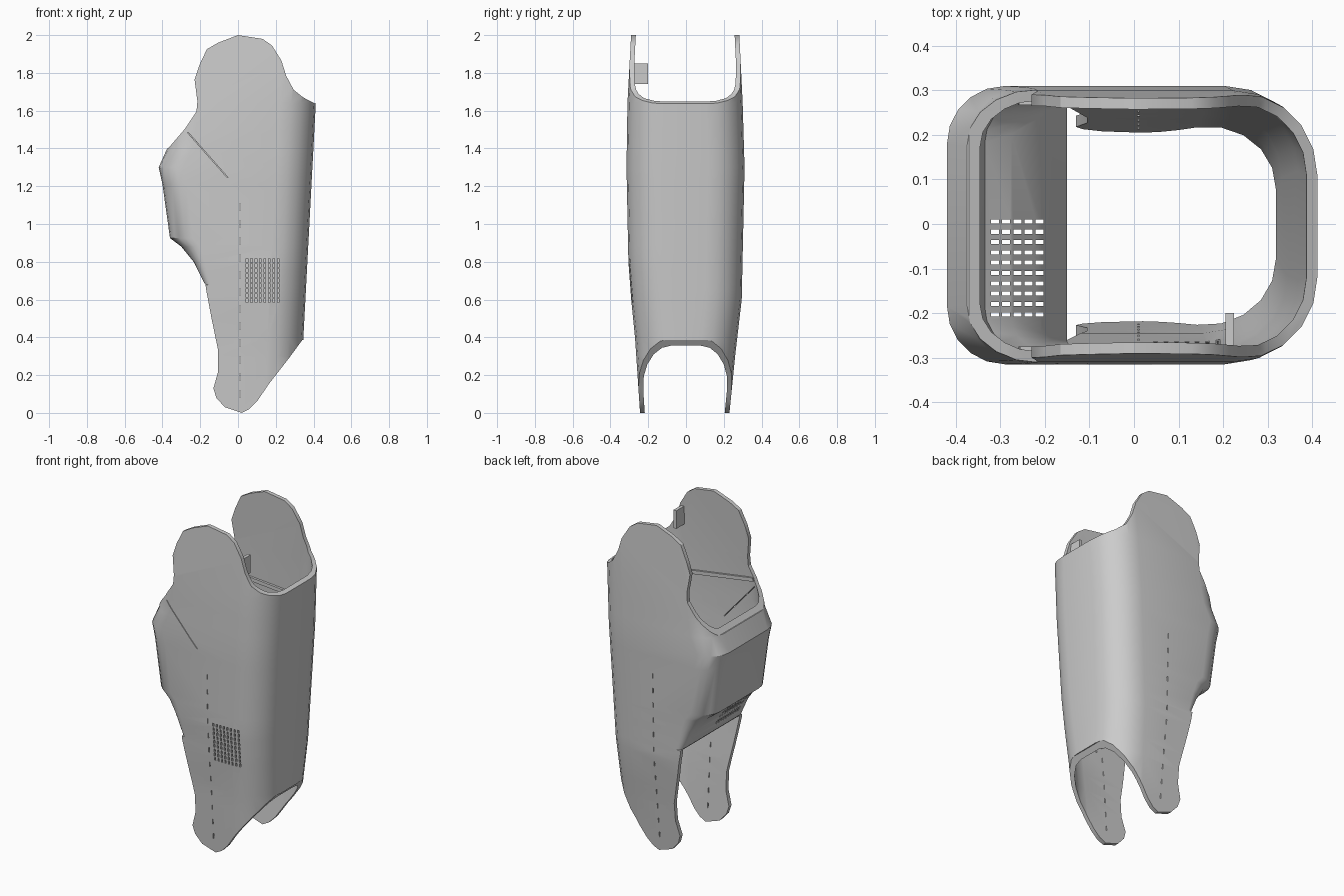
import bpy
import bmesh
import math
from mathutils import Matrix, Vector

cube = bpy.data.objects.get("Cube")
if cube:
    bpy.data.objects.remove(cube, do_unlink=True)

grey = bpy.data.materials.new("plain grey")
grey.use_nodes = True
grey.diffuse_color = (0.6, 0.6, 0.6, 1)
grey.node_tree.nodes["Principled BSDF"].inputs["Base Color"].default_value = (0.6, 0.6, 0.6, 1)

WALL = 0.025


def finish(bm, name):
    bmesh.ops.recalc_face_normals(bm, faces=bm.faces)
    mesh = bpy.data.meshes.new(name)
    bm.to_mesh(mesh)
    bm.free()
    obj = bpy.data.objects.new(name, mesh)
    bpy.context.collection.objects.link(obj)
    mesh.materials.append(grey)
    return obj


def add_box(bm, centre, size, turn=0.0):
    matrix = (Matrix.Translation(centre) @ Matrix.Rotation(turn, 4, 'Y')
              @ Matrix.Diagonal((*size, 1)))
    bmesh.ops.create_cube(bm, size=1, matrix=matrix)


def apply_boolean(obj, cutter, operation):
    mod = obj.modifiers.new("cut", 'BOOLEAN')
    mod.operation = operation
    mod.solver = 'EXACT'
    mod.object = cutter
    cutter.hide_render = True
    bpy.ops.object.select_all(action='DESELECT')
    bpy.context.view_layer.objects.active = obj
    obj.select_set(True)
    bpy.ops.object.modifier_apply(modifier=mod.name)
    bpy.data.objects.remove(cutter, do_unlink=True)


def lerp_table(table, z):
    for (z0, a), (z1, b) in zip(table, table[1:]):
        if z <= z1:
            return a + (b - a) * (z - z0) / (z1 - z0)
    return table[-1][1]


# Side limits of the shell by height
left_side = [(-0.05, -0.4), (0.66, -0.4), (0.68, -0.175), (0.75, -0.21), (0.8, -0.235),
             (0.88, -0.3), (0.925, -0.36), (1.21, -0.4), (1.3, -0.42), (1.4, -0.375),
             (1.5, -0.36), (2.05, -0.34)]
front_side = [(-0.05, -0.24), (0.4, -0.27), (0.6, -0.29), (0.8, -0.305), (1.3, -0.315),
              (1.64, -0.31), (2.05, -0.288)]
back_side = [(-0.05, 0.225), (0.3, 0.26), (0.6, 0.295), (1.3, 0.31), (1.64, 0.3), (2.05, 0.28)]
left_radius = [(-0.05, 0.1), (0.66, 0.1), (0.68, 0.03), (0.8, 0.06), (0.925, 0.12), (2.05, 0.15)]


def section(z, inset):
    """Rounded rectangle at one height."""
    x0 = lerp_table(left_side, z) + inset
    x1 = 0.325 + 0.053 * z - inset
    y0 = lerp_table(front_side, z) + inset
    y1 = lerp_table(back_side, z) - inset
    rl = max(lerp_table(left_radius, z) - inset, 0.008)
    rr = 0.19 - inset
    corners = [(x1 - rr, y1 - rr, rr, 0), (x0 + rl, y1 - rl, rl, 1),
               (x0 + rl, y0 + rl, rl, 2), (x1 - rr, y0 + rr, rr, 3)]
    steps = 5
    return [(cx + r * math.cos((q + i / steps) * math.pi / 2),
             cy + r * math.sin((q + i / steps) * math.pi / 2), z)
            for cx, cy, r, q in corners for i in range(steps + 1)]


# Hollow lofted shell
heights = sorted({z for table in (left_side, front_side, back_side) for z, _ in table})
bm = bmesh.new()
layers = []
for inset in (0, WALL):
    layers.append([[bm.verts.new(p) for p in section(z, inset)] for z in heights])


def bridge(a, b):
    n = len(a)
    for i in range(n):
        j = (i + 1) % n
        bm.faces.new((a[i], a[j], b[j], b[i]))


for rings in layers:
    for low, high in zip(rings, rings[1:]):
        bridge(low, high)
bridge(layers[0][0], layers[1][0])
bridge(layers[0][-1], layers[1][-1])
shell = finish(bm, "shell")

# Trim outline seen from the front: lobes on top, legs below
outline = [(0, 2), (0.13, 1.98), (0.18, 1.945), (0.23, 1.865), (0.255, 1.785), (0.295, 1.71),
           (0.345, 1.67), (0.41, 1.637), (0.6, 1.637), (0.6, 0.385), (0.34, 0.385),
           (0.27, 0.29), (0.165, 0.155), (0.1, 0.06), (0.06, 0.02), (0.02, 0), (-0.07, 0.03),
           (-0.115, 0.08), (-0.13, 0.13), (-0.105, 0.22), (-0.105, 0.33), (-0.14, 0.5),
           (-0.17, 0.66), (-0.172, 0.685), (-0.6, 0.685), (-0.6, 1.385), (-0.37, 1.4),
           (-0.28, 1.505), (-0.22, 1.595), (-0.215, 1.65), (-0.23, 1.765), (-0.205, 1.84),
           (-0.165, 1.925), (-0.105, 1.96)]
bm = bmesh.new()
face = bm.faces.new([bm.verts.new((x, -0.6, z)) for x, z in outline])
extruded = bmesh.ops.extrude_face_region(bm, geom=[face])["geom"]
bmesh.ops.translate(bm, vec=Vector((0, 1.2, 0)),
                    verts=[v for v in extruded if isinstance(v, bmesh.types.BMVert)])
apply_boolean(shell, finish(bm, "trim_cutter"), 'INTERSECT')

# Vent slots in the front panel and the sloping side, and fine seam slits
bm = bmesh.new()
for col in range(8):
    for row in range(9):
        add_box(bm, (0.048 + col * 0.0235, -0.28, 0.595 + row * 0.0265), (0.009, 0.14, 0.019))
for row in range(10):
    for col in range(5):
        add_box(bm, (-0.312 + col * 0.025, -0.203 + row * 0.0232, 0.82), (0.018, 0.009, 0.26))
for side in (-0.28, 0.28):
    for i in range(12):
        add_box(bm, (0.01, side, 0.1 + i * 0.09), (0.005, 0.14, 0.03))
add_box(bm, (-0.16, -0.3, 1.365), (0.32, 0.14, 0.004), 0.847)
apply_boolean(shell, finish(bm, "vent_cutter"), 'DIFFERENCE')

bpy.context.view_layer.objects.active = shell
shell.select_set(True)
bpy.ops.object.shade_smooth_by_angle(angle=math.radians(28))

# Small tab inside the front lobe
bm = bmesh.new()
add_box(bm, (0.215, -0.24, 1.795), (0.02, 0.08, 0.11))
finish(bm, "inner_tab")

# Thin ridges across the inside of both panels
for name, y, z in (("front_ridge", -0.283, 1.49), ("back_ridge", 0.275, 1.43)):
    bm = bmesh.new()
    add_box(bm, (-0.03, y, z), (0.46, 0.016, 0.022), 0.15 if y < 0 else 0.08)
    finish(bm, name)
